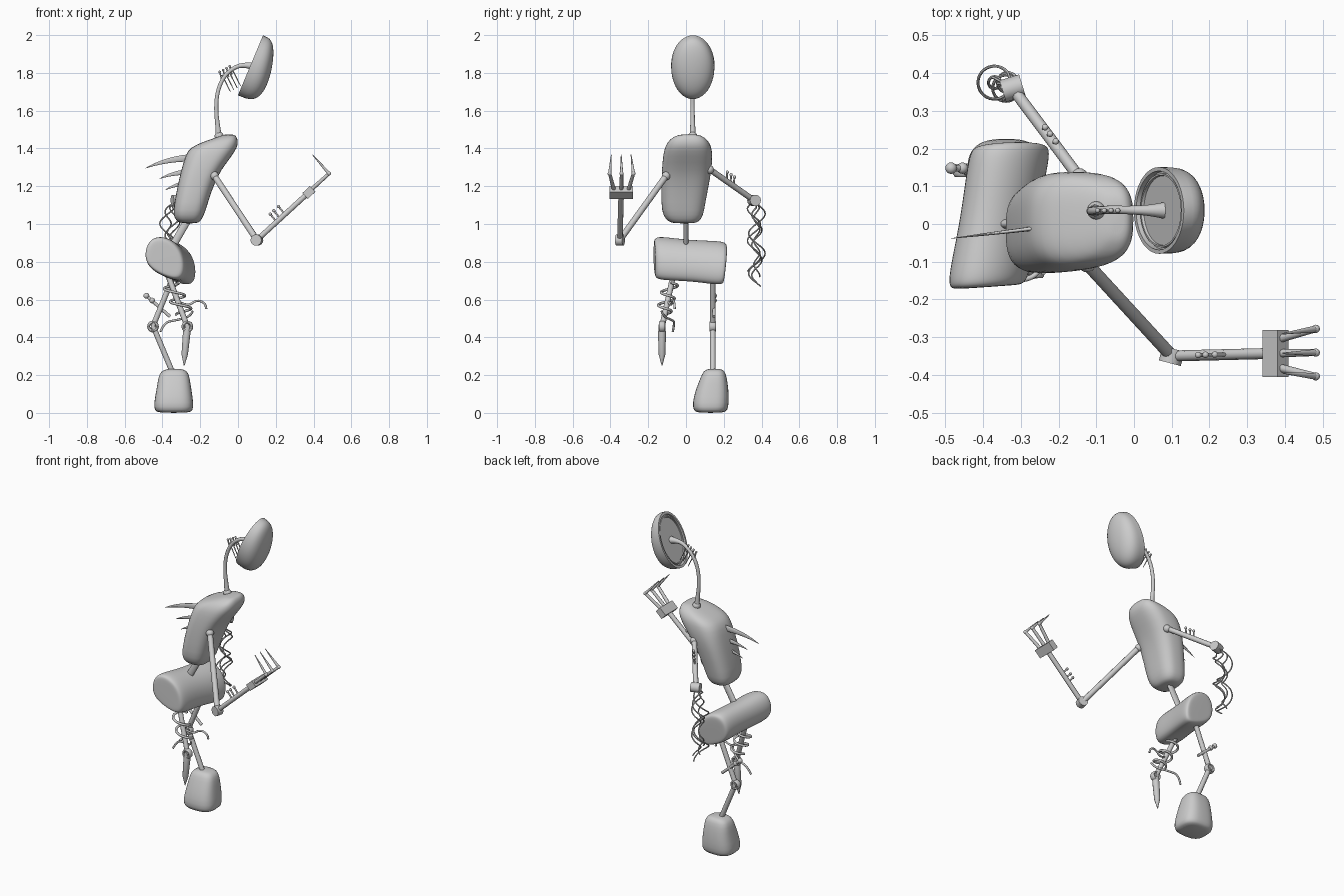
import bpy, bmesh
from math import sin, cos, pi, copysign
from mathutils import Vector, Matrix

if "Cube" in bpy.data.objects:
    bpy.data.objects.remove(bpy.data.objects["Cube"])


def finish(name, mesh, angle=None):
    ob = bpy.data.objects.new(name, mesh)
    bpy.context.collection.objects.link(ob)
    bpy.ops.object.select_all(action='DESELECT')
    ob.select_set(True)
    bpy.context.view_layer.objects.active = ob
    if angle:
        bpy.ops.object.shade_smooth_by_angle(angle=angle)
    else:
        bpy.ops.object.shade_smooth()
    return ob


def loft(name, rings, sub=0, angle=None):
    bm = bmesh.new()
    loops = [[bm.verts.new(p) for p in r] for r in rings]
    n = len(rings[0])
    for a, b in zip(loops, loops[1:]):
        for i in range(n):
            bm.faces.new((a[i], a[(i + 1) % n], b[(i + 1) % n], b[i]))
    bm.faces.new(loops[0][::-1])
    bm.faces.new(loops[-1])
    bmesh.ops.recalc_face_normals(bm, faces=bm.faces)
    me = bpy.data.meshes.new(name)
    bm.to_mesh(me)
    bm.free()
    ob = finish(name, me, angle)
    if sub:
        ob.modifiers.new("sub", 'SUBSURF').levels = sub
        ob.modifiers["sub"].render_levels = sub
    return ob


def section(z, x0, x1, y0, y1, e=0.7, n=32):
    """Rounded-rectangle cross-section at height z."""
    pw = lambda t: copysign(abs(t) ** e, t)
    return [((x0 + x1) / 2 + (x1 - x0) / 2 * pw(cos(2 * pi * i / n)),
             (y0 + y1) / 2 + (y1 - y0) / 2 * pw(sin(2 * pi * i / n)), z) for i in range(n)]


def tube(name, pts, radii, smooth=False, res=3):
    """Round tube through points; radii is one number or one per point."""
    if not isinstance(radii, (list, tuple)):
        radii = [radii] * len(pts)
    cu = bpy.data.curves.new(name, 'CURVE')
    cu.dimensions = '3D'
    cu.bevel_depth = 1
    cu.bevel_resolution = res
    cu.use_fill_caps = True
    sp = cu.splines.new('NURBS' if smooth else 'POLY')
    sp.points.add(len(pts) - 1)
    for p, co, r in zip(sp.points, pts, radii):
        p.co = (*co, 1)
        p.radius = r
    if smooth:
        sp.use_endpoint_u = True
        sp.order_u = 3
        sp.resolution_u = 6
    tmp = bpy.data.objects.new("tmp", cu)
    bpy.context.collection.objects.link(tmp)
    me = bpy.data.meshes.new_from_object(tmp.evaluated_get(bpy.context.evaluated_depsgraph_get()))
    bpy.data.objects.remove(tmp)
    return finish(name, me, 0.7)


def ball(name, c, r):
    bm = bmesh.new()
    bmesh.ops.create_uvsphere(bm, u_segments=20, v_segments=12, radius=r, matrix=Matrix.Translation(c))
    me = bpy.data.meshes.new(name)
    bm.to_mesh(me)
    bm.free()
    return finish(name, me)


def pin(name, a, d, r=0.005):
    """Small stud with a knob head."""
    a, d = Vector(a), Vector(d)
    tube(name, [a, a + d], r)
    ball(name + "_knob", a + d, r * 1.7)


def helix(cx, cy, r, z0, z1, turns, phase, n=48):
    return [(cx + r * cos(phase + turns * 2 * pi * i / n), cy + r * sin(phase + turns * 2 * pi * i / n),
             z0 + (z1 - z0) * i / n) for i in range(n + 1)]


# head: half-dome mask with recessed back
N, U, V = Vector((0.923, 0, -0.385)), Vector((0.385, 0, 0.923)), Vector((0, 1, 0))
HC = Vector((0.066, 0.036, 1.84))


def head_ring(s, d):
    return [HC + U * (0.172 * s * cos(t)) + V * (0.115 * s * sin(t)) + N * (d * (1 - 0.22 * s * cos(t)))
            for t in [2 * pi * i / 40 for i in range(40)]]


back = [(0.05, 0.012), (0.8, 0.012), (0.81, 0.006), (0.85, 0.006), (0.86, 0.014), (0.9, 0.014), (0.91, 0), (1, 0)]
dome = [(sin(t), 0.115 * cos(t) ** 0.55) for t in [pi / 2 * (1 - k / 14) for k in range(1, 14)]]
loft("head", [head_ring(s, d) for s, d in back + dome + [(0.03, 0.115)]], angle=0.8)

# neck
neck = [(-0.1, 0.036, 1.44), (-0.105, 0.036, 1.5), (-0.118, 0.034, 1.61), (-0.108, 0.035, 1.71), (-0.07, 0.038, 1.79),
        (-0.01, 0.037, 1.835), (0.04, 0.036, 1.842), (0.08, 0.036, 1.836)]
tube("neck", neck, [0.02, 0.013, 0.011, 0.011, 0.011, 0.011, 0.014, 0.022], True)
ball("neck_base", (-0.1, 0.036, 1.465), 0.024)
for i in range(4):
    x, z = -0.085 + 0.018 * i, 1.79 + 0.01 * i
    tube("neck_pin", [(x, 0.036, z), (x + 0.045, 0.036, z - 0.09)], [0.004, 0.002])
    pin("neck_stud", (x, 0.036, z - 0.03), (-0.012, 0, 0.045), 0.004)

# torso
loft("torso", [section(*a) for a in (
    (1.003, -0.29, -0.22, -0.06, 0.04), (1.012, -0.325, -0.2, -0.095, 0.07), (1.045, -0.343, -0.18, -0.122, 0.092),
    (1.1, -0.34, -0.163, -0.132, 0.1), (1.25, -0.31, -0.115, -0.13, 0.13), (1.33, -0.288, -0.055, -0.125, 0.14),
    (1.39, -0.268, -0.012, -0.117, 0.138), (1.42, -0.225, 0.0, -0.105, 0.13), (1.45, -0.14, -0.002, -0.085, 0.11),
    (1.468, -0.09, -0.012, -0.05, 0.08), (1.474, -0.07, -0.025, -0.03, 0.06))], 1)

# back spikes, thin blades
for a, m, b, r in (((-0.25, 1.35), (-0.38, 1.345), (-0.49, 1.295), 0.02), ((-0.27, 1.275), (-0.35, 1.27), (-0.415, 1.24), 0.015),
                   ((-0.29, 1.215), (-0.34, 1.205), (-0.385, 1.18), 0.012)):
    sp = tube("back_spike", [(a[0], 0, a[1]), (m[0], 0, m[1]), (b[0], 0, b[1])], [r, r * 0.8, 0.001], True)
    for v in sp.data.vertices:
        v.co.y = v.co.y * 0.3 - 0.01 + (v.co.x + 0.25) * 0.12

# waist rod
w = tube("waist", [(-0.25, 0, 1.05), (-0.365, 0, 0.85)], 0.021)
w.scale.y = 0.65

# pelvis: chunky rounded block lofted along y
hexa = [(-0.075, 0.12), (0.03, 0.115), (0.105, 0.03), (0.105, -0.105), (0.03, -0.1), (-0.105, -0.03)]
rings = []
for y, s in ((-0.168, 0.75), (-0.166, 0.98), (-0.13, 1.08), (0.02, 1.0), (0.17, 1.08), (0.205, 1.0), (0.207, 0.75)):
    cx, cz = -0.37 + 0.17 * y, 0.8 - 0.08 * y
    rings.append([(cx + s * px * 1.07, y + (0.06 * px if abs(y) < 1 else 0) + 0.1 * (pz if y > 0.1 else 0), cz + s * pz * 1.02)
                  for px, pz in hexa])
loft("pelvis", rings, 3)

# leg with foot
LY = 0.142
tube("thigh_a", [(-0.335, LY, 0.74), (-0.45, LY, 0.46)], 0.015)
tube("shin_a", [(-0.45, LY, 0.46), (-0.345, LY, 0.21)], 0.015)
loft("foot", [section(*a) for a in (
    (0.0, -0.42, -0.26, 0.06, 0.2), (0.012, -0.442, -0.238, 0.04, 0.22), (0.05, -0.446, -0.235, 0.033, 0.227),
    (0.12, -0.432, -0.246, 0.05, 0.226), (0.19, -0.422, -0.256, 0.078, 0.216), (0.222, -0.408, -0.268, 0.093, 0.205),
    (0.234, -0.37, -0.3, 0.115, 0.185))], 1)
pin("thigh_bolt", (-0.36, 0.148, 0.51), (-0.125, 0, 0.11), 0.009)
ball("bolt_collar", (-0.455, 0.148, 0.595), 0.015)

# pointed leg
BY = -0.127
tube("thigh_b", [(-0.375, -0.065, 0.74), (-0.268, BY, 0.455)], 0.015)
tube("shin_b", [(-0.268, BY, 0.455), (-0.272, BY, 0.42), (-0.282, BY, 0.31), (-0.285, BY, 0.25)],
     [0.018, 0.021, 0.018, 0.002])


# ring knees
for x, y in ((-0.45, LY), (-0.268, BY)):
    rings = []
    bpy.ops.mesh.primitive_torus_add(location=(x, y, 0.457), rotation=(pi / 2, 0, 0), major_radius=0.023,
                                     minor_radius=0.008, major_segments=24, minor_segments=10)
    k = bpy.context.object
    k.name = "knee"
    k.scale.z = 2.2
    bpy.ops.object.shade_smooth()
    tube("knee_pin", [(x, y - 0.018, 0.457), (x, y + 0.018, 0.457)], 0.012)

# loose cables on the pointed leg
n = 40
coil = [(-0.36 + 0.08 * i / n + 0.048 * cos(5 * pi * i / n), -0.08 - 0.04 * i / n + 0.04 * sin(5 * pi * i / n),
         0.69 - 0.17 * i / n) for i in range(n + 1)]
tube("leg_coil", coil, 0.007, True)
tube("leg_cable", [(-0.41, -0.07, 0.43), (-0.39, -0.06, 0.48), (-0.33, -0.07, 0.49), (-0.25, -0.12, 0.51), (-0.24, -0.13, 0.54)],
     0.006, True)
tube("leg_cable", [(-0.33, -0.1, 0.6), (-0.27, -0.08, 0.56), (-0.22, -0.07, 0.6), (-0.17, -0.06, 0.58), (-0.168, -0.06, 0.55)],
     0.006, True)

# raised arm
SH, EL, WR = Vector((-0.125, -0.105, 1.255)), Vector((0.1, -0.35, 0.915)), Vector((0.375, -0.343, 1.167))
ball("shoulder", SH, 0.023)
tube("upper_arm", [SH, EL], 0.017)
tube("elbow", [EL - Vector((0.005, 0.019, 0)), EL + Vector((0.005, 0.019, 0))], 0.03, res=5)
tube("forearm", [EL, WR], 0.0145)
for t in (0.38, 0.45, 0.54):
    pin("forearm_stud", EL.lerp(WR, t), (-0.034, 0, 0.042))
bpy.ops.mesh.primitive_cube_add(size=1, location=WR, rotation=(0, -0.75, 0))
palm = bpy.context.object
palm.name = "palm"
palm.scale = (0.055, 0.125, 0.042)
bv = palm.modifiers.new("bevel", 'BEVEL')
bv.width = 0.008
bv.segments = 3
bpy.ops.object.shade_smooth_by_angle()
for k in (-1, 0, 1):
    base, tip = (0.38, -0.343 + 0.037 * k, 1.175), Vector((0.482, -0.341 + 0.063 * k, 1.267))
    tube("finger", [base, tip], [0.011, 0.009])
    ball("finger_joint", tip, 0.011)
    tube("finger_claw", [tip, (0.395, -0.343 + 0.052 * k, 1.366)], [0.009, 0.002])

# stump arm with hanging wires
S2, E2 = Vector((-0.135, 0.11, 1.3)), Vector((-0.322, 0.36, 1.125))
ball("shoulder", (-0.145, 0.125, 1.288), 0.023)
tube("stump_arm", [S2, E2], 0.0155)
tube("stump_cap", [E2 + Vector((-0.026, -0.008, 0)), E2 + Vector((0.026, 0.008, 0))], 0.03, res=5)
for t in (0.42, 0.5, 0.57):
    pin("arm_stud", S2.lerp(E2, t), (0.006, 0.004, 0.048))
for i, (cx, cy, r, z1, tn) in enumerate(((-0.37, 0.375, 0.044, 0.67, 2), (-0.37, 0.375, 0.016, 0.72, 3),
                                         (-0.335, 0.375, 0.027, 0.69, 2.5), (-0.34, 0.36, 0.035, 0.75, 2))):
    pts = [E2] + helix(cx, cy, r, 1.09, z1, tn, 0.5 + i * 1.3)
    tube("hanging_wire", pts, 0.004, True, res=1)
